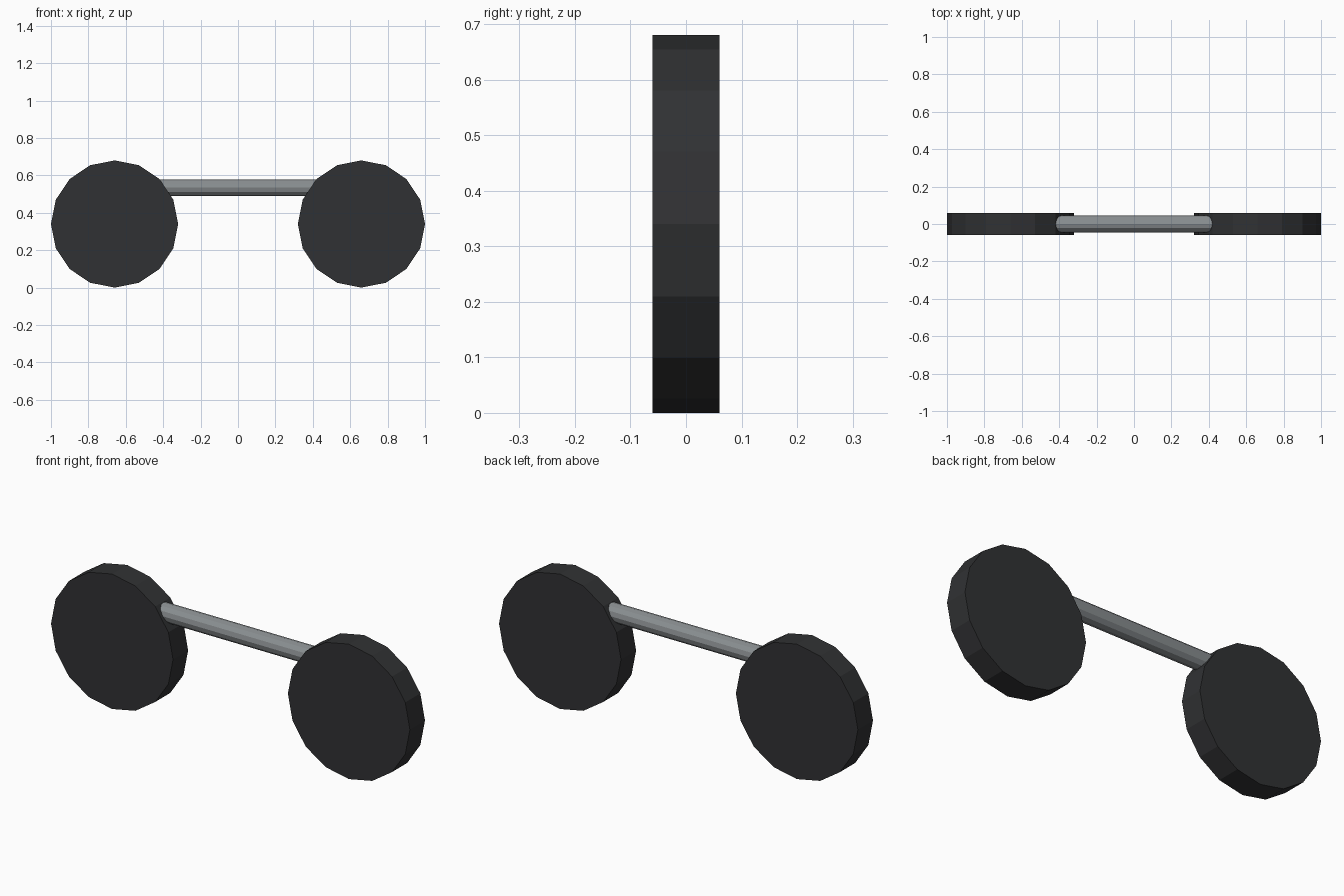
import bpy
from math import pi

if "Cube" in bpy.data.objects:
    bpy.data.objects.remove(bpy.data.objects["Cube"])


def material(name, color):
    m = bpy.data.materials.new(name)
    m.diffuse_color = (*color, 1)
    m.use_nodes = True
    m.node_tree.nodes["Principled BSDF"].inputs["Base Color"].default_value = m.diffuse_color
    return m


def cylinder(name, sides, radius, depth, loc, rot, mat):
    bpy.ops.mesh.primitive_cylinder_add(vertices=sides, radius=radius, depth=depth,
                                        location=loc, rotation=rot)
    obj = bpy.context.object
    obj.name = name
    obj.data.materials.append(mat)
    return obj


rubber = material("dark_rubber", (0.03, 0.031, 0.033))
metal = material("grey_metal", (0.25, 0.27, 0.28))

# Pair of flat 16-sided discs
for side, x in (("left", -0.66), ("right", 0.66)):
    cylinder(side + "_wheel", 16, 0.34, 0.12, (x, 0, 0.34), (pi / 2, 0, 0), rubber)

# Connecting bar, ends buried in the discs
cylinder("connecting_bar", 12, 0.045, 1.1, (0, 0, 0.534), (0, pi / 2, 0), metal)
